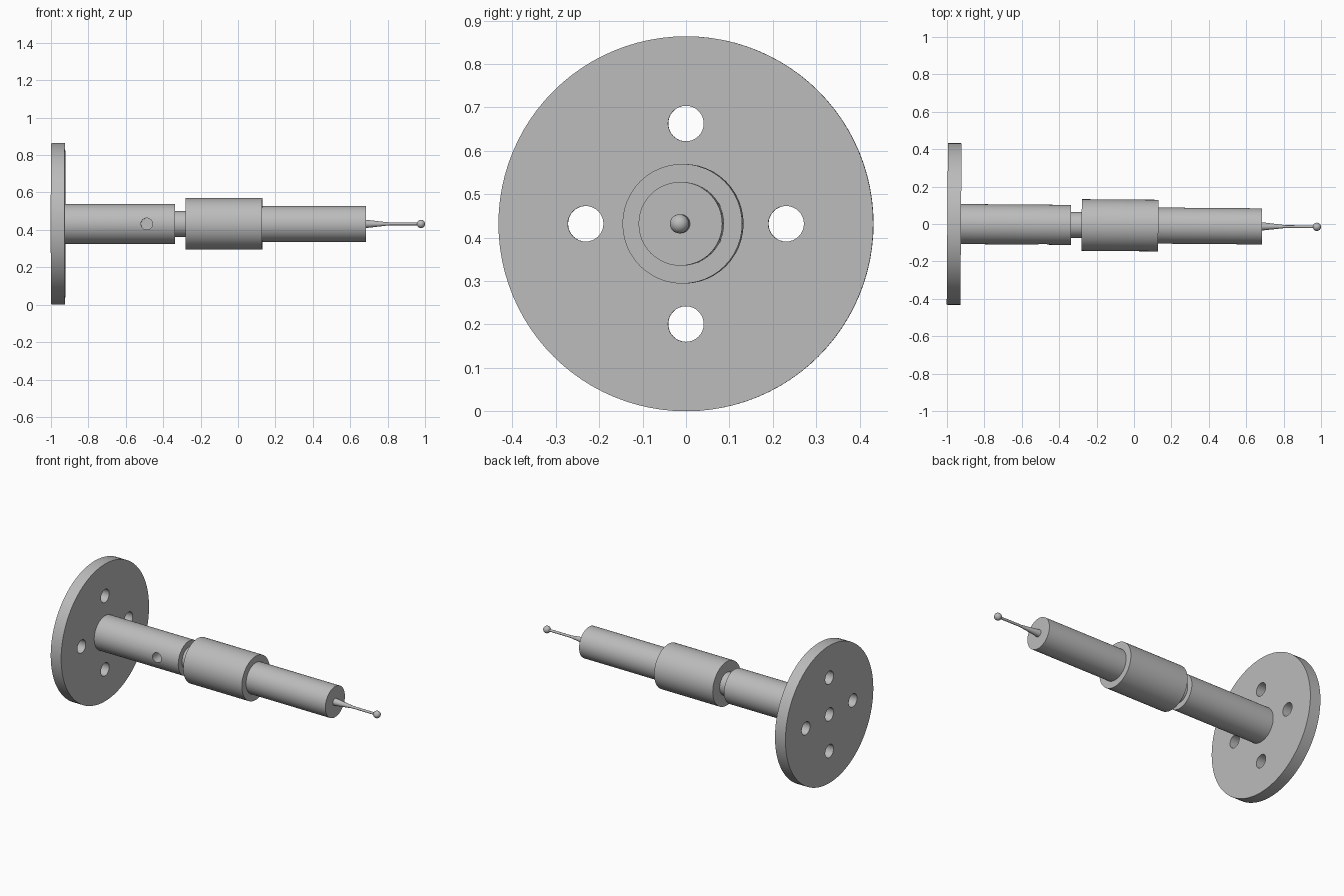
import bpy, math
from mathutils import Matrix, Vector

cube = bpy.data.objects.get("Cube")
if cube:
    bpy.data.objects.remove(cube)

AXIS_Z = 0.432
FLANGE_BACK, FLANGE_FACE = -0.998, -0.925
# The whole tool sits slightly turned about the flange centre
PIVOT = Vector((-0.96, 0, AXIS_Z))
TURN = Matrix.Translation(PIVOT) @ Matrix.Rotation(-0.0078, 4, "Z") @ Matrix.Translation(-PIVOT)

steel = bpy.data.materials.new("grey steel")
steel.use_nodes = True
GREY = (0.5, 0.5, 0.5, 1)
steel.diffuse_color = GREY
steel.node_tree.nodes["Principled BSDF"].inputs["Base Color"].default_value = GREY


def rod(name, start, end, r1, r2=None, sides=48, y=0, z=0):
    """Cylinder or cone along x, offset from the tool axis."""
    bpy.ops.mesh.primitive_cone_add(
        vertices=sides, radius1=r1, radius2=r1 if r2 is None else r2, depth=end - start,
        location=((start + end) / 2, y, AXIS_Z + z), rotation=(0, math.pi / 2, 0))
    ob = bpy.context.object
    ob.name = name
    ob.data.materials.append(steel)
    return ob


def cut(ob, cutter):
    """Subtract a cutter and discard it."""
    mod = ob.modifiers.new("hole", "BOOLEAN")
    mod.operation, mod.solver, mod.object = "DIFFERENCE", "EXACT", cutter
    bpy.context.view_layer.objects.active = ob
    bpy.ops.object.modifier_apply(modifier=mod.name)
    bpy.data.objects.remove(cutter)


# Mounting flange with a centre hole and four bolt holes
flange = rod("mounting_flange", FLANGE_BACK, FLANGE_FACE, 0.432, sides=96)
for y, z in ((0, 0), (0.231, 0), (-0.231, 0), (0, 0.231), (0, -0.231)):
    cut(flange, rod("hole_cutter", -1.1, -0.8, 0.041, sides=32, y=y, z=z))

# Shank with a blind set-screw hole in its front side
shank = rod("shank", FLANGE_FACE, -0.337, 0.107)
bpy.ops.mesh.primitive_cylinder_add(vertices=32, radius=0.031, depth=0.2,
                                    location=(-0.487, -0.12, AXIS_Z),
                                    rotation=(math.pi / 2, 0, 0))
cut(shank, bpy.context.object)

# Stepped body
parts = [
    flange, shank,
    rod("neck", -0.337, -0.28, 0.07),
    rod("sleeve", -0.28, 0.13, 0.138),
    rod("probe_body", 0.13, 0.685, 0.0965),
    rod("stylus_taper", 0.685, 0.81, 0.022, 0.0075, sides=32),
    rod("stylus_stem", 0.81, 0.97, 0.0075, sides=32),
]

# Ball tip
bpy.ops.mesh.primitive_uv_sphere_add(segments=32, ring_count=16, radius=0.022,
                                     location=(0.978, 0, AXIS_Z))
tip = bpy.context.object
tip.name = "ball_tip"
tip.data.materials.append(steel)
parts.append(tip)

# Smooth curved sides, keep rims sharp, then apply the slight turn
bpy.context.view_layer.update()
for ob in parts:
    bpy.ops.object.select_all(action="DESELECT")
    ob.select_set(True)
    bpy.context.view_layer.objects.active = ob
    bpy.ops.object.shade_smooth_by_angle(angle=math.radians(30))
    ob.matrix_world = TURN @ ob.matrix_world
